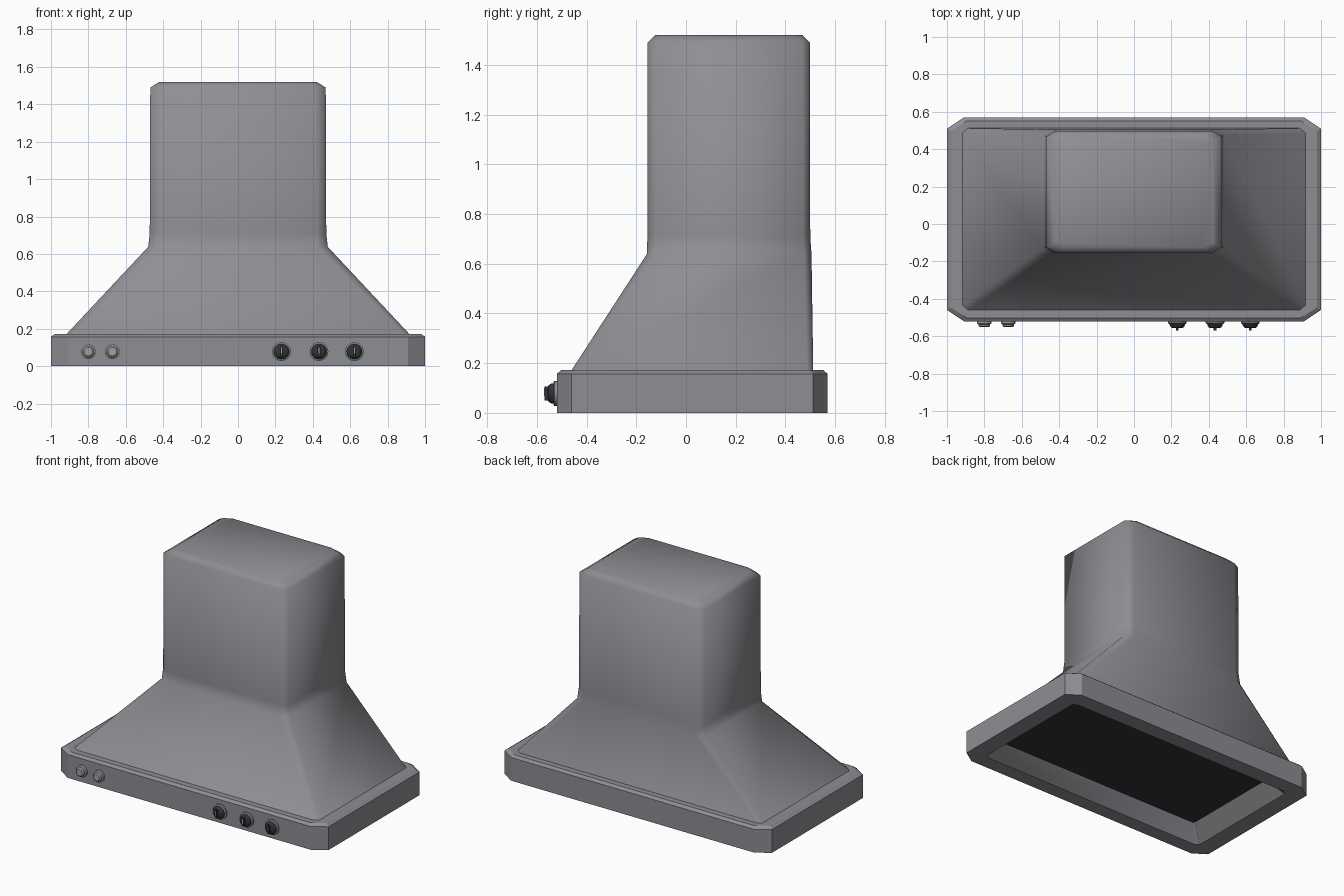
import bpy, bmesh, math
from mathutils import Matrix

if "Cube" in bpy.data.objects:
    bpy.data.objects.remove(bpy.data.objects["Cube"])


def material(name, rgb):
    m = bpy.data.materials.new(name)
    m.diffuse_color = (*rgb, 1)
    m.use_nodes = True
    m.node_tree.nodes["Principled BSDF"].inputs["Base Color"].default_value = m.diffuse_color
    return m


STEEL = material("brushed steel grey", (0.27, 0.27, 0.295))
BLACK = material("soft black", (0.028, 0.034, 0.038))
LIGHT = material("light button grey", (0.36, 0.36, 0.38))


def finish(name, bm, mat, angle):
    bmesh.ops.recalc_face_normals(bm, faces=bm.faces)
    me = bpy.data.meshes.new(name)
    bm.to_mesh(me)
    bm.free()
    ob = bpy.data.objects.new(name, me)
    bpy.context.collection.objects.link(ob)
    me.materials.append(mat)
    bpy.ops.object.select_all(action='DESELECT')
    ob.select_set(True)
    bpy.context.view_layer.objects.active = ob
    bpy.ops.object.shade_smooth_by_angle(angle=math.radians(angle))
    return ob


def chamfered_loft(name, rings, mat, angle, cap_start=False, cap_end=False):
    """Loft chamfered rectangles: (half width, y front, y back, cut x, cut y, z)."""
    bm = bmesh.new()
    loops = []
    for w, y0, y1, cx, cy, z in rings:
        pts = [(-w + cx, y0), (w - cx, y0), (w, y0 + cy), (w, y1 - cy),
               (w - cx, y1), (-w + cx, y1), (-w, y1 - cy), (-w, y0 + cy)]
        loops.append([bm.verts.new((x, y, z)) for x, y in pts])
    for a, b in zip(loops, loops[1:]):
        for i in range(8):
            j = (i + 1) % 8
            bm.faces.new((a[i], a[j], b[j], b[i]))
    if cap_start:
        bm.faces.new(loops[0])
    if cap_end:
        bm.faces.new(loops[-1])
    return finish(name, bm, mat, angle)


def turned(name, x, z, profile, mat, sides=24):
    """Revolve a (radius, y) profile about a front-facing axis."""
    bm = bmesh.new()
    loops = []
    for r, y in profile:
        loops.append([bm.verts.new((x + r * math.cos(t), y, z + r * math.sin(t)))
                      for t in (2 * math.pi * i / sides for i in range(sides))])
    for a, b in zip(loops, loops[1:]):
        for i in range(sides):
            j = (i + 1) % sides
            bm.faces.new((a[i], a[j], b[j], b[i]))
    bm.faces.new(loops[0])
    bm.faces.new(loops[-1])
    return finish(name, bm, mat, 35)


def box(name, centre, size, mat):
    bm = bmesh.new()
    bmesh.ops.create_cube(bm, size=1, matrix=Matrix.Translation(centre) @ Matrix.Diagonal((*size, 1)))
    return finish(name, bm, mat, 30)


# Base rim: recess walls, underside, outer wall, bevelled top shelf
chamfered_loft("base_rim", [
    (0.78, -0.34, 0.38, 0.012, 0.012, 0.095),
    (0.88, -0.42, 0.46, 0.03, 0.02, 0.0),
    (1.0, -0.52, 0.57, 0.09, 0.06, 0.0),
    (1.0, -0.52, 0.57, 0.09, 0.06, 0.157),
    (0.978, -0.502, 0.552, 0.085, 0.055, 0.172),
    (0.90, -0.45, 0.50, 0.035, 0.025, 0.172)], STEEL, 30)

# Dark filter panel inside the recess
chamfered_loft("filter_panel", [
    (0.78, -0.34, 0.38, 0.012, 0.012, 0.095),
    (0.78, -0.34, 0.38, 0.012, 0.012, 0.105)], BLACK, 30, True, True)

# Sloped canopy flowing into the chimney
chamfered_loft("canopy_and_chimney", [
    (0.92, -0.463, 0.512, 0.03, 0.025, 0.168),
    (0.48, -0.158, 0.505, 0.055, 0.03, 0.638),
    (0.472, -0.155, 0.50, 0.055, 0.03, 0.71),
    (0.469, -0.155, 0.498, 0.055, 0.03, 1.49),
    (0.42, -0.125, 0.468, 0.05, 0.028, 1.52)], STEEL, 64, False, True)

# Three control knobs with collar, grip and pointer
for n, x in enumerate((0.232, 0.433, 0.622), 1):
    z = 0.078
    turned(f"knob_collar_{n}", x, z, [(0.05, -0.515), (0.05, -0.53), (0.044, -0.534)], STEEL)
    turned(f"knob_{n}", x, z, [(0.041, -0.53), (0.041, -0.541), (0.034, -0.552), (0.027, -0.556)], BLACK)
    box(f"knob_grip_{n}", (x, -0.559, z), (0.014, 0.02, 0.056), BLACK)
    box(f"knob_pointer_{n}", (x, -0.5695, z + 0.006), (0.006, 0.002, 0.032), LIGHT)

# Two push buttons
for n, x in enumerate((-0.8, -0.672), 1):
    turned(f"push_button_{n}", x, 0.077,
           [(0.039, -0.515), (0.039, -0.532), (0.031, -0.536), (0.030, -0.546), (0.022, -0.552)], LIGHT)
